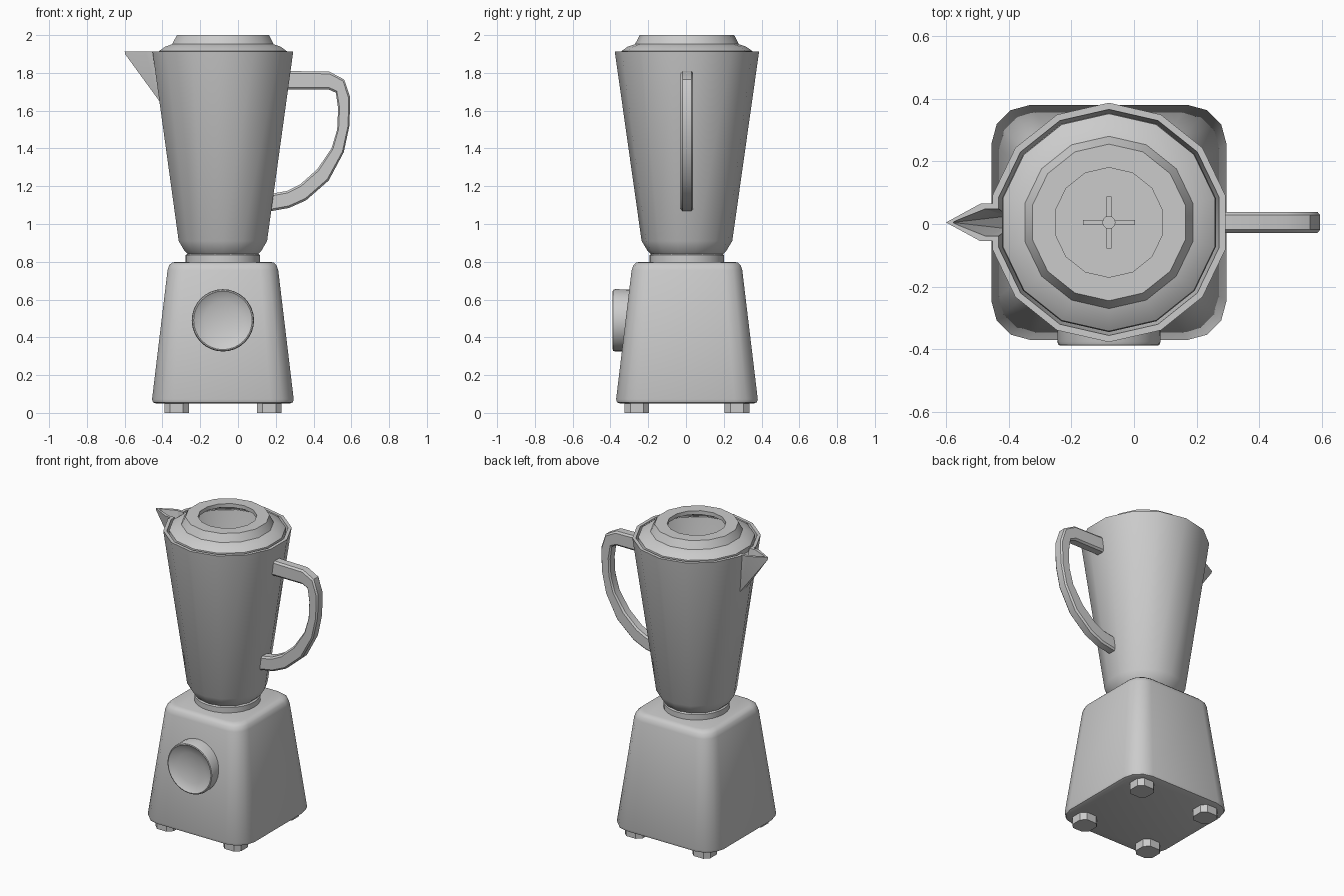
import bpy, bmesh, math
from mathutils import Vector, Matrix

if "Cube" in bpy.data.objects:
    bpy.data.objects.remove(bpy.data.objects["Cube"])

CX, CY = -0.08, 0.005   # vertical axis of the blender


def finish(name, bm, angle=40):
    bmesh.ops.recalc_face_normals(bm, faces=bm.faces[:])
    me = bpy.data.meshes.new(name)
    bm.to_mesh(me)
    bm.free()
    ob = bpy.data.objects.new(name, me)
    bpy.context.collection.objects.link(ob)
    smooth(ob, angle)
    return ob


def smooth(ob, angle=40):
    bpy.ops.object.select_all(action='DESELECT')
    ob.select_set(True)
    bpy.context.view_layer.objects.active = ob
    bpy.ops.object.shade_smooth_by_angle(angle=math.radians(angle))


def loft(name, rings, wrap=False, matrix=None, angle=40):
    """Skin a list of closed rings; cap the ends or wrap last to first."""
    bm = bmesh.new()
    vs = [[bm.verts.new(p) for p in ring] for ring in rings]
    n = len(vs[0])
    pairs = list(zip(vs, vs[1:])) + ([(vs[-1], vs[0])] if wrap else [])
    for a, b in pairs:
        for i in range(n):
            j = (i + 1) % n
            bm.faces.new((a[i], a[j], b[j], b[i]))
    if not wrap:
        bm.faces.new(vs[0])
        bm.faces.new(vs[-1])
    if matrix:
        bm.transform(matrix)
    return finish(name, bm, angle)


def lathe(name, profile, n, wrap=False, matrix=None, angle=40):
    rings = [[(r * math.cos(math.pi / 2 + math.tau * i / n),
               r * math.sin(math.pi / 2 + math.tau * i / n), z) for i in range(n)]
             for r, z in profile]
    return loft(name, rings, wrap, matrix or Matrix.Translation((CX, CY, 0)), angle)


def rounded_square(half, radius, segs, z, cx=CX, cy=CY):
    pts = []
    for k, (sx, sy) in enumerate([(1, 1), (-1, 1), (-1, -1), (1, -1)]):
        for s in range(segs + 1):
            a = math.pi / 2 * (k + s / segs)
            pts.append((cx + sx * (half - radius) + radius * math.cos(a),
                        cy + sy * (half - radius) + radius * math.sin(a), z))
    return pts


def hull(name, pts):
    bm = bmesh.new()
    for p in pts:
        bm.verts.new(p)
    bmesh.ops.convex_hull(bm, input=bm.verts[:])
    return finish(name, bm)


def boolean(ob, other, op):
    m = ob.modifiers.new(op, 'BOOLEAN')
    m.operation, m.object, m.solver = op, other, 'EXACT'
    bpy.context.view_layer.objects.active = ob
    bpy.ops.object.modifier_apply(modifier=m.name)
    bpy.data.objects.remove(other)


# Motor base: tapered, rounded body
loft("motor_base", [rounded_square(h, h * 0.33, 3, z) for h, z in
                    [(0.355, 0.05), (0.370, 0.056), (0.375, 0.072), (0.293, 0.755),
                     (0.284, 0.782), (0.270, 0.795), (0.250, 0.80)]])

# Feet
for sx in (-1, 1):
    for sy in (-1, 1):
        x, y = CX + sx * 0.245, CY + sy * 0.265
        loft("foot", [rounded_square(0.065, 0.03, 1, z, x, y) for z in (0, 0.06)], angle=30)

# Collar between base and jug
lathe("collar", [(0.197, 0.795), (0.197, 0.835), (0.185, 0.845)], 28)

# Speed knob with dished face, turned to face the front
knob_m = Matrix.Translation((CX, 0, 0.49)) @ Matrix.Rotation(math.pi / 2, 4, 'X')
lathe("speed_knob", [(0.163, 0.27), (0.165, 0.375), (0.161, 0.386), (0.155, 0.388),
                     (0.149, 0.383), (0.10, 0.368), (0.05, 0.360), (0.01, 0.358)],
      32, matrix=knob_m)

# Jug: outer body plus spout, hollowed out
jug = lathe("jug", [(0.19, 0.84), (0.21, 0.86), (0.24, 0.91), (0.382, 1.913)], 14)
boolean(jug, hull("spout_outer", [
    (-0.60, CY, 1.913), (-0.598, CY, 1.90)] + [
    (x, CY + s * y, z) for s in (-1, 1) for x, y, z in
    [(-0.49, 0.06, 1.913), (-0.38, 0.06, 1.913), (-0.416, 0.03, 1.65), (-0.37, 0.03, 1.65)]]),
    'UNION')
boolean(jug, lathe("jug_inner", [(0.19, 0.87), (0.221, 0.915), (0.366, 1.95)], 14), 'DIFFERENCE')
boolean(jug, hull("spout_inner", [
    (-0.578, CY, 1.95), (-0.578, CY, 1.905)] + [
    (x, CY + s * y, z) for s in (-1, 1) for x, y, z in
    [(-0.487, 0.047, 1.95), (-0.38, 0.047, 1.95), (-0.405, 0.02, 1.69), (-0.37, 0.02, 1.69)]]),
    'DIFFERENCE')
smooth(jug, 35)

# Lid: stepped ring with an open filler hole
lathe("lid", [(0.175, 2.0), (0.250, 2.0), (0.275, 1.952), (0.315, 1.938), (0.347, 1.915),
              (0.350, 1.885), (0.338, 1.885), (0.262, 1.935), (0.235, 1.975), (0.175, 1.975)],
      14, wrap=True)

# Handle: outer and inner contour points in the xz plane, rounded section
outer = [(0.262, 1.81), (0.485, 1.806), (0.562, 1.765), (0.594, 1.67), (0.59, 1.52),
         (0.56, 1.38), (0.48, 1.23), (0.36, 1.125), (0.27, 1.085), (0.175, 1.068)]
inner = [(0.262, 1.712), (0.48, 1.712), (0.518, 1.695), (0.53, 1.61), (0.525, 1.50),
         (0.495, 1.40), (0.42, 1.29), (0.33, 1.21), (0.26, 1.175), (0.178, 1.16)]
section = [(0, -0.7), (0, 0.7), (0.12, 1), (0.88, 1), (1, 0.7), (1, -0.7), (0.88, -1), (0.12, -1)]
loft("handle", [[(o[0] + (i[0] - o[0]) * t, CY + 0.033 * y, o[1] + (i[1] - o[1]) * t)
                 for t, y in section] for o, i in zip(outer, inner)], angle=35)

# Blade: hub and crossed arms inside the jug
lathe("blade_hub", [(0.021, 0.865), (0.021, 0.935)], 12)
for k, size in enumerate([(0.166, 0.015, 0.012), (0.015, 0.166, 0.012)]):
    bm = bmesh.new()
    bmesh.ops.create_cube(bm, size=1)
    bm.transform(Matrix.Translation((CX, CY, 0.92)) @ Matrix.Diagonal((*size, 1)))
    finish("blade_arm", bm)
